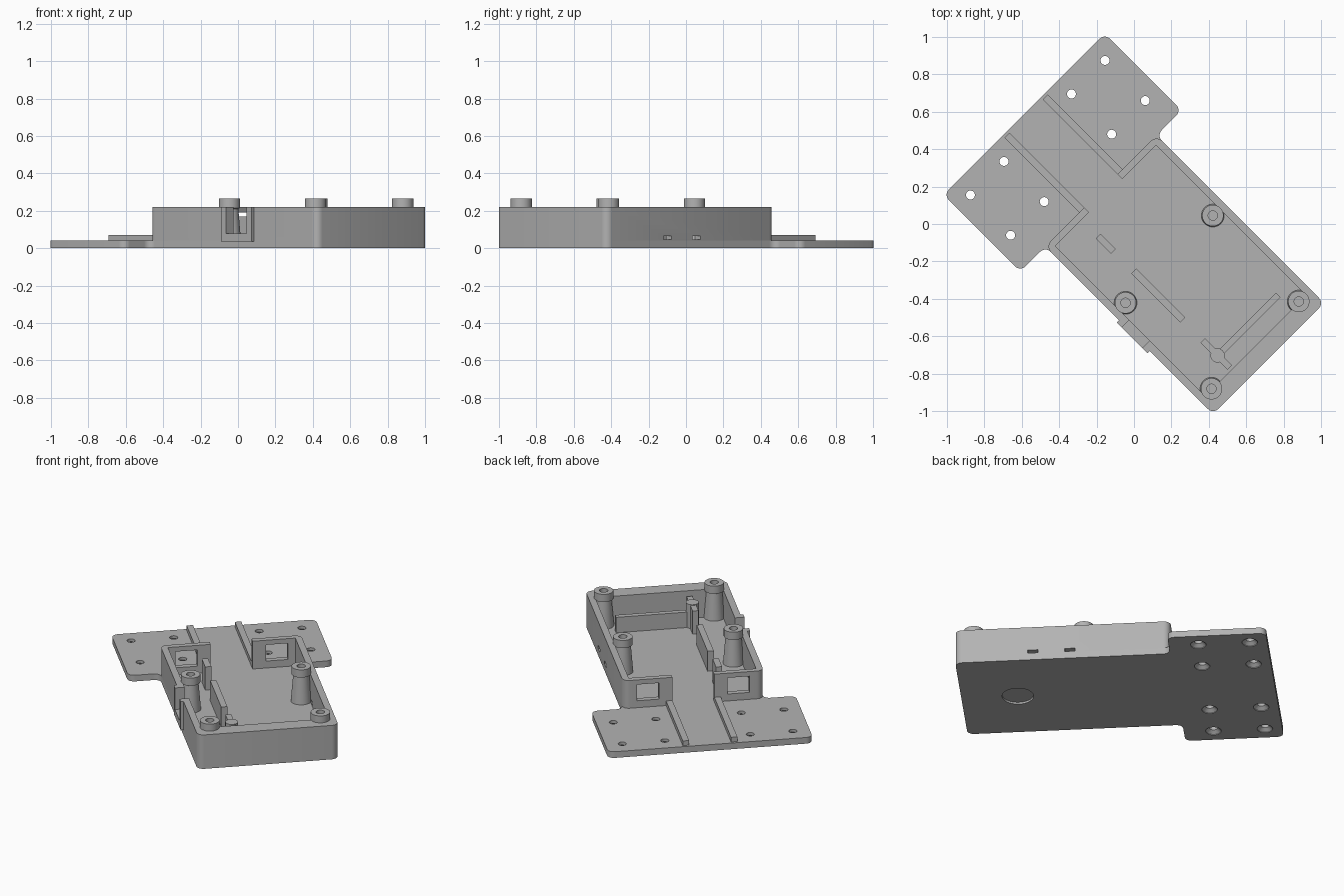
import bpy, bmesh, math
from mathutils import Matrix, Vector

if "Cube" in bpy.data.objects:
    bpy.data.objects.remove(bpy.data.objects["Cube"], do_unlink=True)

grey = bpy.data.materials.new("grey_plastic")
grey.use_nodes = True
GREY = (0.45, 0.45, 0.45, 1)
grey.diffuse_color = GREY
grey.node_tree.nodes["Principled BSDF"].inputs["Base Color"].default_value = GREY

TURN = -math.pi / 4      # the case lies diagonally; local x runs along its length
FLOOR, RIM = 0.04, 0.22


def box(bm, x0, x1, y0, y1, z0, z1):
    m = Matrix.Translation(((x0 + x1) / 2, (y0 + y1) / 2, (z0 + z1) / 2))
    size = Matrix.Diagonal((x1 - x0, y1 - y0, z1 - z0, 1))
    bmesh.ops.create_cube(bm, size=1, matrix=m @ size)


def lathe(bm, x, y, profile, steps=32):
    """Closed solid turned about a vertical axis; profile is (radius, z)."""
    part = bmesh.new()
    vs = [part.verts.new((r, 0, z)) for r, z in profile]
    es = [part.edges.new(p) for p in zip(vs, vs[1:])]
    bmesh.ops.spin(part, geom=vs + es, axis=(0, 0, 1), cent=(0, 0, 0),
                   angle=math.tau, steps=steps, use_duplicate=False)
    bmesh.ops.remove_doubles(part, verts=part.verts, dist=0.0002)
    bmesh.ops.translate(part, verts=part.verts, vec=(x, y, 0))
    add(bm, part)


def prism(bm, outline, radius, z0, z1):
    """Extruded outline with every corner rounded."""
    part = bmesh.new()
    part.faces.new([part.verts.new((x, y, z0)) for x, y in outline])
    bmesh.ops.bevel(part, geom=part.verts[:], offset=radius, segments=5,
                    profile=0.5, affect='VERTICES')
    ext = bmesh.ops.extrude_face_region(part, geom=part.faces[:])
    top = [g for g in ext["geom"] if isinstance(g, bmesh.types.BMVert)]
    bmesh.ops.translate(part, verts=top, vec=Vector((0, 0, z1 - z0)))
    add(bm, part)


def add(bm, part):
    mesh = bpy.data.meshes.new("part")
    part.to_mesh(mesh)
    part.free()
    bm.from_mesh(mesh)
    bpy.data.meshes.remove(mesh)


def finish(name, bm):
    bmesh.ops.recalc_face_normals(bm, faces=bm.faces)
    mesh = bpy.data.meshes.new(name)
    bm.to_mesh(mesh)
    bm.free()
    mesh.materials.append(grey)
    ob = bpy.data.objects.new(name, mesh)
    ob.rotation_euler.z = TURN
    bpy.context.collection.objects.link(ob)
    return ob


def carve(ob, bm):
    cutter = finish("cutter", bm)
    cutter.hide_render = True
    mod = ob.modifiers.new("cut", 'BOOLEAN')
    mod.operation, mod.solver, mod.object = 'DIFFERENCE', 'EXACT', cutter
    bpy.context.view_layer.update()
    done = bpy.data.meshes.new_from_object(
        ob.evaluated_get(bpy.context.evaluated_depsgraph_get()))
    ob.modifiers.clear()
    ob.data = done
    bpy.data.objects.remove(cutter, do_unlink=True)


def smooth(ob):
    bpy.ops.object.select_all(action='DESELECT')
    ob.select_set(True)
    bpy.context.view_layer.objects.active = ob
    bpy.ops.object.shade_smooth_by_angle(angle=math.radians(30))


BACK, JOIN, END = -0.83, -0.25, 1.018
CASE, WING = 0.42, 0.61
BOSSES = [(x, y) for x in (0.266, 0.916) for y in (-0.33, 0.33)]

# Floor: case bottom and mounting wings in one plate
bm = bmesh.new()
half = [(BACK, WING), (JOIN, WING), (JOIN, CASE), (END, CASE)]
prism(bm, half + [(x, -y) for x, y in reversed(half)], 0.04, 0, FLOOR)
floor = finish("base_plate", bm)

# Countersunk screw holes and the round recess beneath
bm = bmesh.new()
for x in (-0.728, -0.424):
    for y in (-0.509, -0.255, 0.255, 0.509):
        lathe(bm, x, y, [(0, -0.01), (0.046, -0.01), (0.046, 0.004),
                         (0.024, 0.022), (0.024, 0.06), (0, 0.06)], 24)
lathe(bm, 0.685, 0, [(0, -0.01), (0.093, -0.01), (0.093, 0.012), (0, 0.012)], 40)
carve(floor, bm)
smooth(floor)

# Case walls
bm = bmesh.new()
prism(bm, [(JOIN, CASE), (END, CASE), (END, -CASE), (JOIN, -CASE)], 0.04, FLOOR, RIM)
walls = finish("case_walls", bm)

bm = bmesh.new()
box(bm, -0.215, 0.92, -0.38, 0.38, 0.03, 0.3)
carve(walls, bm)

bm = bmesh.new()
box(bm, -0.3, -0.2, -0.125, 0.125, 0.03, 0.3)       # cable gap
for y in (-0.27, 0.27):                             # end windows
    box(bm, -0.3, -0.2, y - 0.066, y + 0.066, 0.085, 0.19)
for x in (0.342, 0.56):                             # small side slots
    box(bm, x - 0.03, x + 0.03, 0.36, 0.45, 0.046, 0.066)
box(bm, 0.345, 0.5, -0.45, -0.36, 0.08, 0.3)        # side notch
for x, y in BOSSES[2:]:                             # room for screw posts
    lathe(bm, x, y, [(0, 0.1), (0.025, 0.1), (0.025, 0.3), (0, 0.3)])
carve(walls, bm)
smooth(walls)

# U-shaped guide around the side notch
bm = bmesh.new()
box(bm, 0.307, 0.345, -0.437, -0.395, 0.035, RIM)
box(bm, 0.5, 0.54, -0.437, -0.395, 0.035, RIM)
box(bm, 0.345, 0.5, -0.437, -0.415, 0.035, 0.08)
finish("notch_guide", bm)

# Screw posts with wide caps
for i, (x, y) in enumerate(BOSSES):
    bm = bmesh.new()
    lathe(bm, x, y, [(0, 0.03), (0.062, 0.03), (0.047, 0.21), (0.057, 0.215),
                     (0.057, 0.265), (0.025, 0.265), (0.025, 0.1), (0, 0.1)])
    smooth(finish(f"screw_post_{i + 1}", bm))

# Long cable rails on the wing plate, each ending in a short tab
for name, s in (("left", 1), ("right", -1)):
    bm = bmesh.new()
    y0, y1 = sorted((0.125 * s, 0.163 * s))
    box(bm, -0.815, JOIN + 0.01, y0, y1, 0.03, 0.07)
    finish(f"cable_rail_{name}", bm)

# Upright ribs inside the case
for name, dims in {
    "short_rib": (-0.09, 0.025, -0.2, -0.163, 0.03, 0.19),
    "long_rib": (0.177, 0.548, -0.197, -0.16, 0.03, 0.17),
    "end_rib": (0.7, 0.905, -0.198, -0.163, 0.03, 0.19),
    "cross_rail": (0.797, 0.83, -0.17, 0.277, 0.03, 0.14),
}.items():
    bm = bmesh.new()
    box(bm, *dims)
    finish(name, bm)

bm = bmesh.new()
lathe(bm, 0.813, -0.181, [(0, 0.03), (0.038, 0.03), (0.038, 0.195), (0, 0.195)], 24)
smooth(finish("rib_post", bm))
